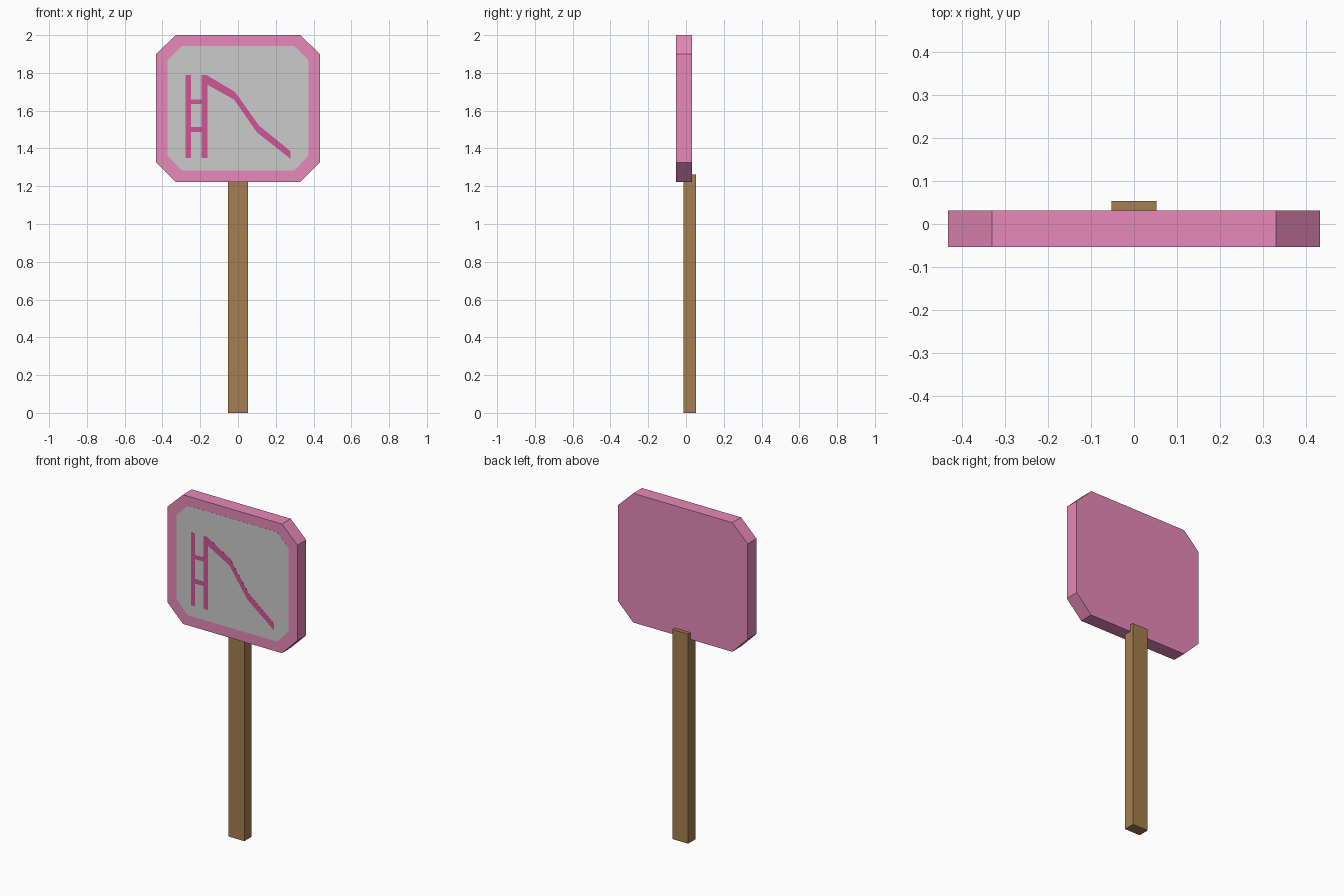
import bpy, bmesh

if "Cube" in bpy.data.objects:
    bpy.data.objects.remove(bpy.data.objects["Cube"])


def material(name, rgb):
    m = bpy.data.materials.new(name)
    m.diffuse_color = (*rgb, 1)
    m.use_nodes = True
    m.node_tree.nodes["Principled BSDF"].inputs["Base Color"].default_value = m.diffuse_color
    return m


pink = material("pink_paint", (0.8, 0.25, 0.49))
magenta = material("magenta_paint", (0.62, 0.09, 0.30))
wood = material("wood", (0.38, 0.21, 0.08))


def slab(name, outlines, y0, y1, mat=None):
    """Extrude front-view (x, z) outlines from y0 (front) to y1 (back)."""
    bm = bmesh.new()
    for outline in outlines:
        face = bm.faces.new([bm.verts.new((x, y0, z)) for x, z in outline])
        new = bmesh.ops.extrude_face_region(bm, geom=[face], use_keep_orig=True)["geom"]
        for v in new:
            if isinstance(v, bmesh.types.BMVert):
                v.co.y = y1
    bmesh.ops.recalc_face_normals(bm, faces=bm.faces)
    mesh = bpy.data.meshes.new(name)
    bm.to_mesh(mesh)
    bm.free()
    ob = bpy.data.objects.new(name, mesh)
    bpy.context.collection.objects.link(ob)
    if mat:
        mesh.materials.append(mat)
    return ob


def rect(x0, x1, z0, z1):
    return [(x0, z0), (x1, z0), (x1, z1), (x0, z1)]


def octagon(hx, cx, z0, cz0, cz1, z1):
    right = [(cx, z0), (hx, cz0), (hx, cz1), (cx, z1)]
    return right + [(-x, z) for x, z in reversed(right)]


FRONT = -0.053

# Post
slab("post", [rect(-0.052, 0.052, 0, 1.263)], -0.014, 0.054, wood)

# Chamfered board and its grey face panel
slab("sign_board", [octagon(0.433, 0.33, 1.222, 1.325, 1.9, 2.0)], FRONT, 0.031, pink)
slab("face_panel", [octagon(0.373, 0.298, 1.283, 1.363, 1.866, 1.943)],
     FRONT - 0.0005, FRONT + 0.002)

# Slide pictogram: ladder and chute
ladder = [rect(-0.277, -0.249, 1.35, 1.788), rect(-0.192, -0.161, 1.35, 1.788)]
ladder += [rect(-0.249, -0.192, z - 0.013, z + 0.013) for z in (1.647, 1.5)]
slab("ladder_symbol", ladder, FRONT - 0.001, FRONT + 0.002, magenta)
chute = [(-0.161, 1.785), (-0.022, 1.703), (-0.005, 1.685), (0.11, 1.522), (0.277, 1.386),
         (0.277, 1.346), (0.10, 1.485), (-0.02, 1.658), (-0.161, 1.737)]
slab("chute_symbol", [chute], FRONT - 0.001, FRONT + 0.002, magenta)
